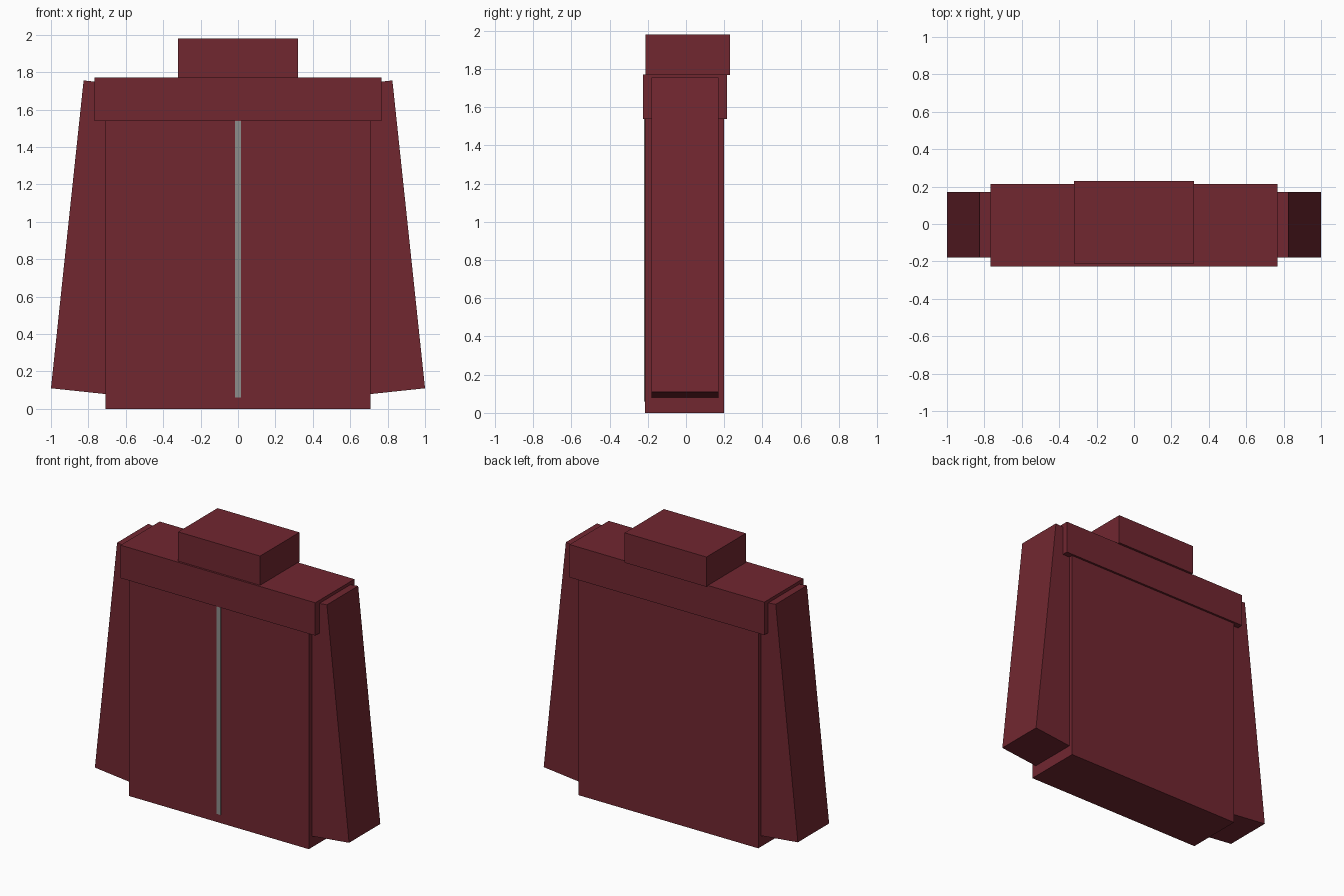
import bpy
from math import radians, cos, sin
from mathutils import Matrix, Vector

if "Cube" in bpy.data.objects:
    bpy.data.objects.remove(bpy.data.objects["Cube"])


def material(name, color):
    m = bpy.data.materials.new(name)
    m.diffuse_color = color
    m.use_nodes = True
    m.node_tree.nodes["Principled BSDF"].inputs["Base Color"].default_value = m.diffuse_color
    return m


cloth = material("dark_red_cloth", (0.165, 0.02, 0.03, 1))
metal = material("zip_metal", (0.27, 0.27, 0.26, 1))


def box(name, x, y, z, mat):
    """Box from (min, max) ranges on each axis."""
    bpy.ops.mesh.primitive_cube_add(size=1)
    ob = bpy.context.object
    ob.name = name
    centre = Vector([(r[0] + r[1]) / 2 for r in (x, y, z)])
    size = [r[1] - r[0] for r in (x, y, z)]
    ob.data.transform(Matrix.Translation(centre) @ Matrix.Diagonal((*size, 1)))
    ob.data.materials.append(mat)
    return ob


# Torso, shoulder yoke and collar
box("torso", (-0.708, 0.708), (-0.215, 0.199), (0, 1.60), cloth)
box("shoulder_yoke", (-0.766, 0.766), (-0.226, 0.214), (1.538, 1.772), cloth)
box("collar", (-0.322, 0.322), (-0.212, 0.23), (1.768, 1.98), cloth)

# Front zip, standing slightly proud of the torso
box("zip", (-0.016, 0.016), (-0.22, -0.205), (0.06, 1.56), metal)

# Sleeves: straight boxes flared outward about their top outer corner
width, length, flare = 0.34, 1.655, radians(6.05)
for side, name in ((1, "sleeve_right"), (-1, "sleeve_left")):
    x = sorted((0, -side * width))
    sleeve = box(name, x, (-0.18, 0.171), (-length, 0), cloth)
    sleeve.data.transform(Matrix.Translation((side * 0.8255, 0, 1.756))
                          @ Matrix.Rotation(-side * flare, 4, 'Y'))
